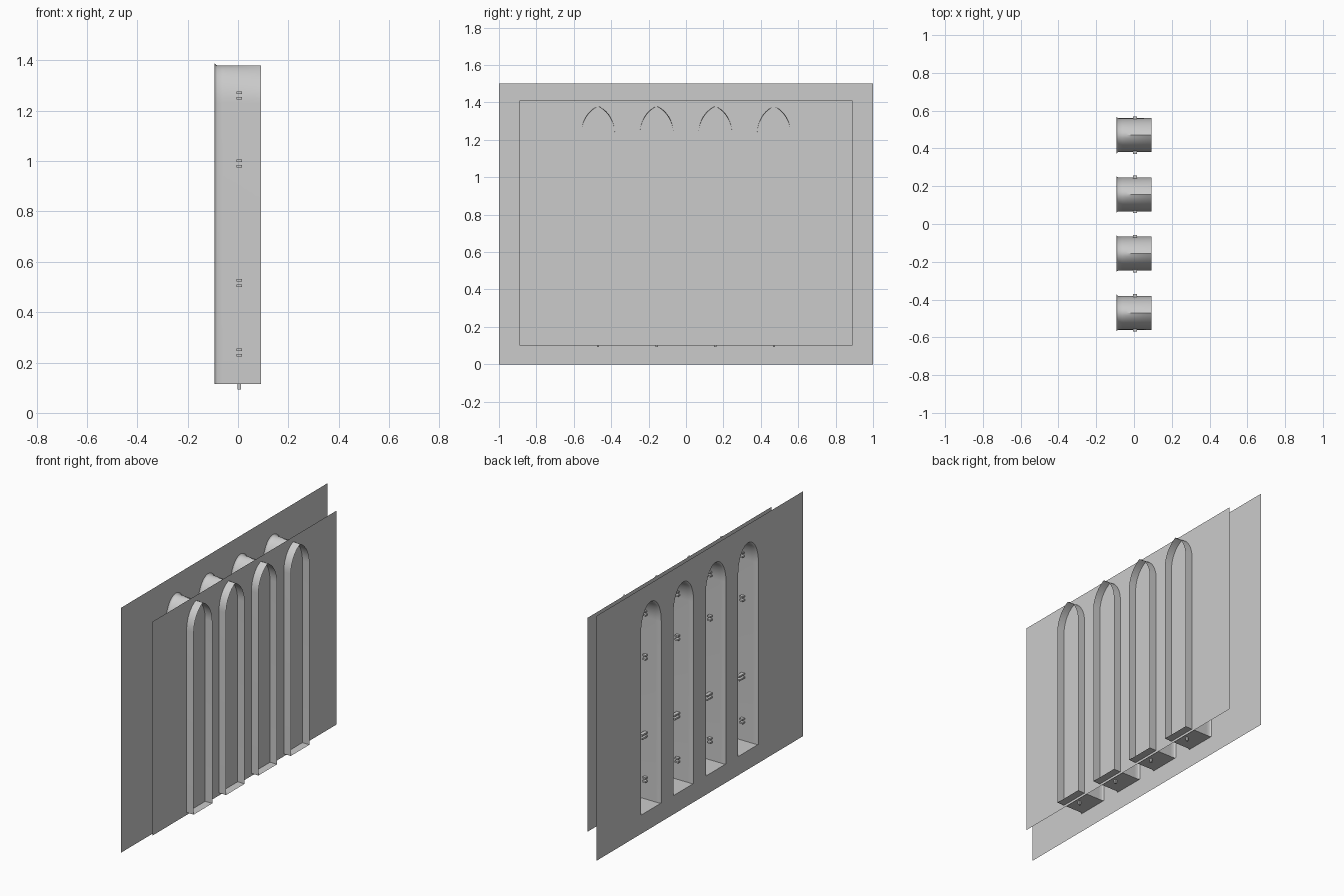
import bpy, bmesh, math

cube = bpy.data.objects.get("Cube")
if cube:
    bpy.data.objects.remove(cube, do_unlink=True)

# Single stone colour
grey = bpy.data.materials.new("plain_grey")
grey.use_nodes = True
colour = (0.6, 0.6, 0.6, 1)
grey.diffuse_color = colour
grey.node_tree.nodes["Principled BSDF"].inputs["Base Color"].default_value = colour

BACK, FRONT, INNER = -0.093, 0.092, 0.044
HALF, FLOOR, SPRING, RISE = 0.09, 0.115, 1.23, 0.15
CENTRES = [(i - 1.5) * 0.3135 for i in range(4)]
STEPS = 10


def finish(bm, name, smooth=False):
    mesh = bpy.data.meshes.new(name)
    bm.normal_update()
    bm.to_mesh(mesh)
    bm.free()
    mesh.materials.append(grey)
    obj = bpy.data.objects.new(name, mesh)
    bpy.context.collection.objects.link(obj)
    if smooth:
        bpy.ops.object.select_all(action='DESELECT')
        obj.select_set(True)
        bpy.context.view_layer.objects.active = obj
        bpy.ops.object.shade_smooth_by_angle(angle=math.radians(30))
    return obj


def arch(point, grow=0.0):
    """Arch outline as (y, z); point blends a round head into a pointed one."""
    w, h = HALF + grow, RISE + grow
    radius = (w * w + h * h) / (2 * w)
    sweep = math.asin(h / radius)
    side = []
    for i in range(STEPS + 1):
        f = i / STEPS
        a, b = f * math.pi / 2, f * sweep
        y = (1 - point) * w * math.cos(a) + point * (w - radius + radius * math.cos(b))
        z = (1 - point) * h * math.sin(a) + point * radius * math.sin(b)
        side.append((y, SPRING + z))
    side = [(w, FLOOR)] + side
    return side + [(-y, z) for y, z in reversed(side[:-1])]


def ring(bm, x, centre, outline):
    return [bm.verts.new((x, centre + y, z)) for y, z in outline]


def loop_edges(bm, verts):
    return [bm.edges.new((a, b)) for a, b in zip(verts, verts[1:] + verts[:1])]


# Large wall with four arched openings
bm = bmesh.new()
edges = loop_edges(bm, ring(bm, BACK, 0, [(-1, 0), (1, 0), (1, 1.5), (-1, 1.5)]))
for c in CENTRES:
    edges += loop_edges(bm, ring(bm, BACK, c, arch(0, 0.008)))
bmesh.ops.triangle_fill(bm, edges=edges, use_beauty=True, normal=(-1, 0, 0))
finish(bm, "large_wall")

# Smaller solid wall crossing the niches
bm = bmesh.new()
bm.faces.new(ring(bm, INNER, 0, [(-0.89, 0.1), (0.89, 0.1), (0.89, 1.41), (-0.89, 1.41)]))
finish(bm, "small_wall")

# Niche linings: flared round opening turning into a pointed arch
for n, c in enumerate(CENTRES, 1):
    bm = bmesh.new()
    rings = [ring(bm, BACK, c, arch(0, 0.008)),
             ring(bm, BACK + 0.004, c, arch(0, 0.003))]
    start = BACK + 0.01
    for i in range(9):
        t = i / 8
        rings.append(ring(bm, start + t * (FRONT - start), c, arch(t)))
    for a, b in zip(rings, rings[1:]):
        for i in range(len(a)):
            j = (i + 1) % len(a)
            bm.faces.new((a[i], a[j], b[j], b[i]))
    finish(bm, f"niche_lining_{n}", smooth=True)


def box(bm, lo, hi):
    made = bmesh.ops.create_cube(bm, size=1)["verts"]
    for v in made:
        v.co = [l + (k + 0.5) * (h - l) for k, l, h in zip(v.co, lo, hi)]


# Fixing pegs through the niche sides and floor
for n, c in enumerate(CENTRES, 1):
    bm = bmesh.new()
    for z, reach in ((0.24, 0.02), (0.515, 0.05), (0.99, 0.02), (1.26, 0.02)):
        for side in (-1, 1):
            ends = sorted((c + side * (HALF + 0.009), c + side * (HALF - reach)))
            for dz in (-0.011, 0.011):
                box(bm, (-0.006, ends[0], z + dz - 0.005), (0.016, ends[1], z + dz + 0.005))
    box(bm, (-0.001, c - 0.006, 0.093), (0.011, c + 0.006, 0.13))
    finish(bm, f"fixing_pegs_{n}")
